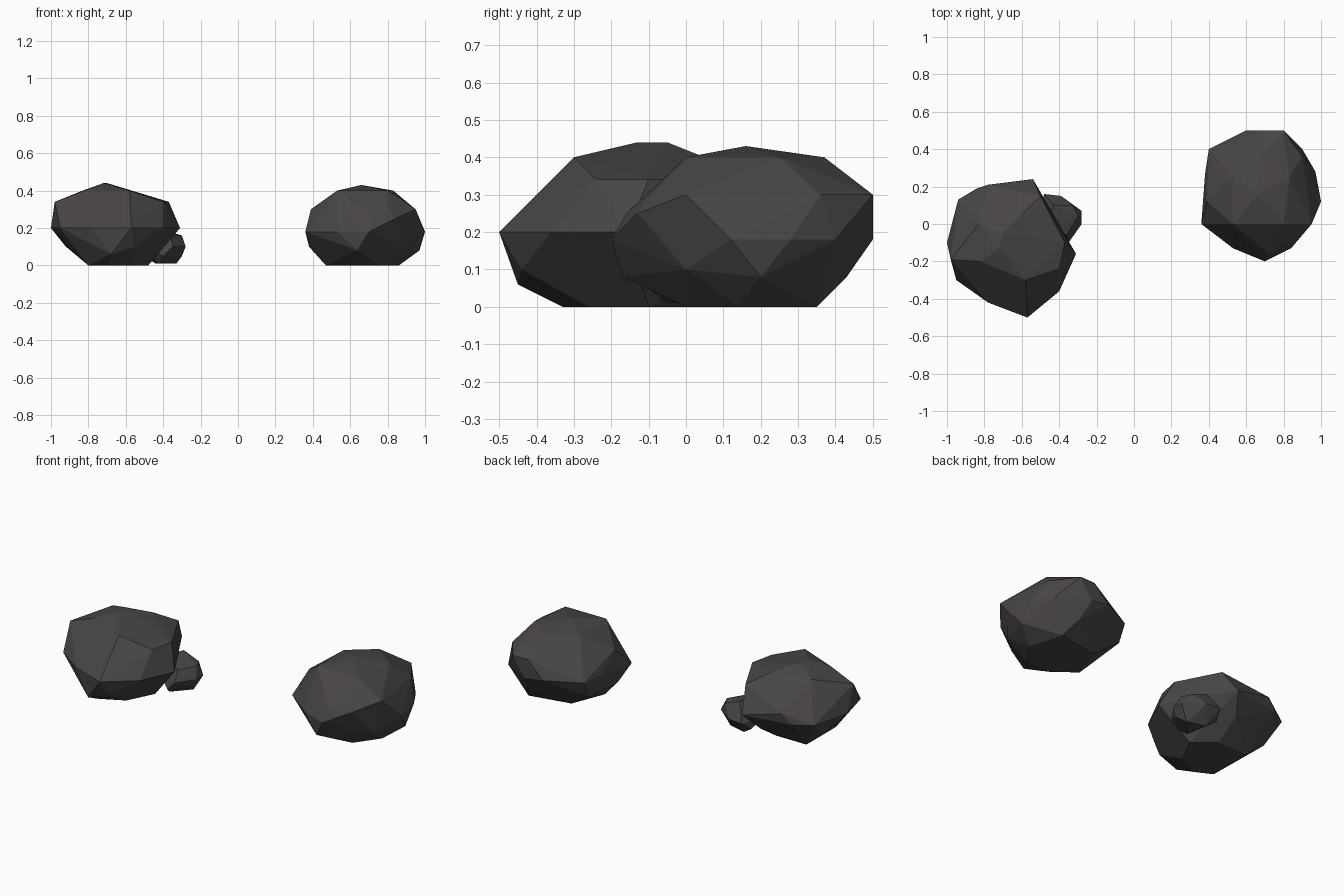
import bpy
import bmesh

# Remove the default cube only
default_cube = bpy.data.objects.get("Cube")
if default_cube:
    bpy.data.objects.remove(default_cube, do_unlink=True)


def make_material(name, colour):
    material = bpy.data.materials.new(name)
    material.use_nodes = True
    material.diffuse_color = colour
    shader = material.node_tree.nodes["Principled BSDF"]
    shader.inputs["Base Color"].default_value = colour
    shader.inputs["Roughness"].default_value = 0.9
    return material


def make_rock(name, material, outlines):
    """Wrap a faceted stone tightly around outlines keyed by height."""
    bm = bmesh.new()
    for height, outline in outlines.items():
        for x, y in outline:
            bm.verts.new((x, y, height))
    bmesh.ops.convex_hull(bm, input=bm.verts)
    # Drop any corner swallowed by the hull, then merge nearly flat facets
    loose = [vert for vert in bm.verts if not vert.link_faces]
    bmesh.ops.delete(bm, geom=loose, context="VERTS")
    bmesh.ops.dissolve_limit(bm, angle_limit=0.05,
                             verts=bm.verts, edges=bm.edges)
    bmesh.ops.recalc_face_normals(bm, faces=bm.faces)
    mesh = bpy.data.meshes.new(name)
    bm.to_mesh(mesh)
    bm.free()
    mesh.materials.append(material)
    rock = bpy.data.objects.new(name, mesh)
    bpy.context.scene.collection.objects.link(rock)


stone = make_material("dark grey stone", (0.065, 0.06, 0.058, 1))

# Large rock, from its narrow foot through the wide waist to the crown
make_rock("large_rock", stone, {
    0: [(-.8, -.28), (-.7, -.33), (-.56, -.26),
        (-.48, -.1), (-.6, 0), (-.8, 0)],
    .06: [(-.68, -.45), (-.86, -.12)],
    .1: [(-.55, -.44), (-.92, 0), (-.6, .15)],
    .2: [(-.57, -.5), (-.78, -.42), (-.95, -.3), (-1, -.1), (-.94, .13),
         (-.84, .19), (-.54, .24), (-.31, -.16), (-.4, -.36)],
    .26: [(-.78, .21)],
    .34: [(-.98, -.19), (-.5, .15), (-.37, -.1), (-.4, -.24)],
    .4: [(-.82, -.2), (-.58, -.3), (-.6, .05), (-.83, 0)],
    .44: [(-.72, -.13), (-.7, -.05)],
})

# Pebble leaning on the large rock
make_rock("small_rock", stone, {
    .01: [(-.42, -.05), (-.44, .08), (-.33, .05)],
    .05: [(-.5, .1), (-.4, -.1), (-.3, 0)],
    .1: [(-.53, 0), (-.48, .16), (-.39, .15),
         (-.28, .07), (-.28, 0), (-.35, -.1)],
    .16: [(-.33, .1), (-.3, .04), (-.36, -.06)],
    .2: [(-.43, .1), (-.46, 0)],
})

# Far rock, with a sloping facet low on its front left side
make_rock("far_rock", stone, {
    0: [(.47, .1), (.6, 0), (.76, 0), (.86, .14), (.8, .35), (.55, .3)],
    .08: [(.97, .2), (.64, -.17), (.75, .43)],
    .1: [(.9, 0), (.38, .1), (.4, .35)],
    .18: [(.36, 0), (.53, -.13), (.7, -.2), (1, .12),
          (.97, .28), (.9, .4), (.72, .5)],
    .2: [(.6, .5), (.4, .4), (.38, .27)],
    .25: [(.84, -.13), (.72, -.16)],
    .3: [(.7, .5), (.8, .5), (.39, .12), (.8, -.1), (.95, 0), (.9, .36)],
    .4: [(.53, 0), (.53, .25), (.8, 0), (.68, .37), (.83, .25)],
    .43: [(.66, .16)],
})
